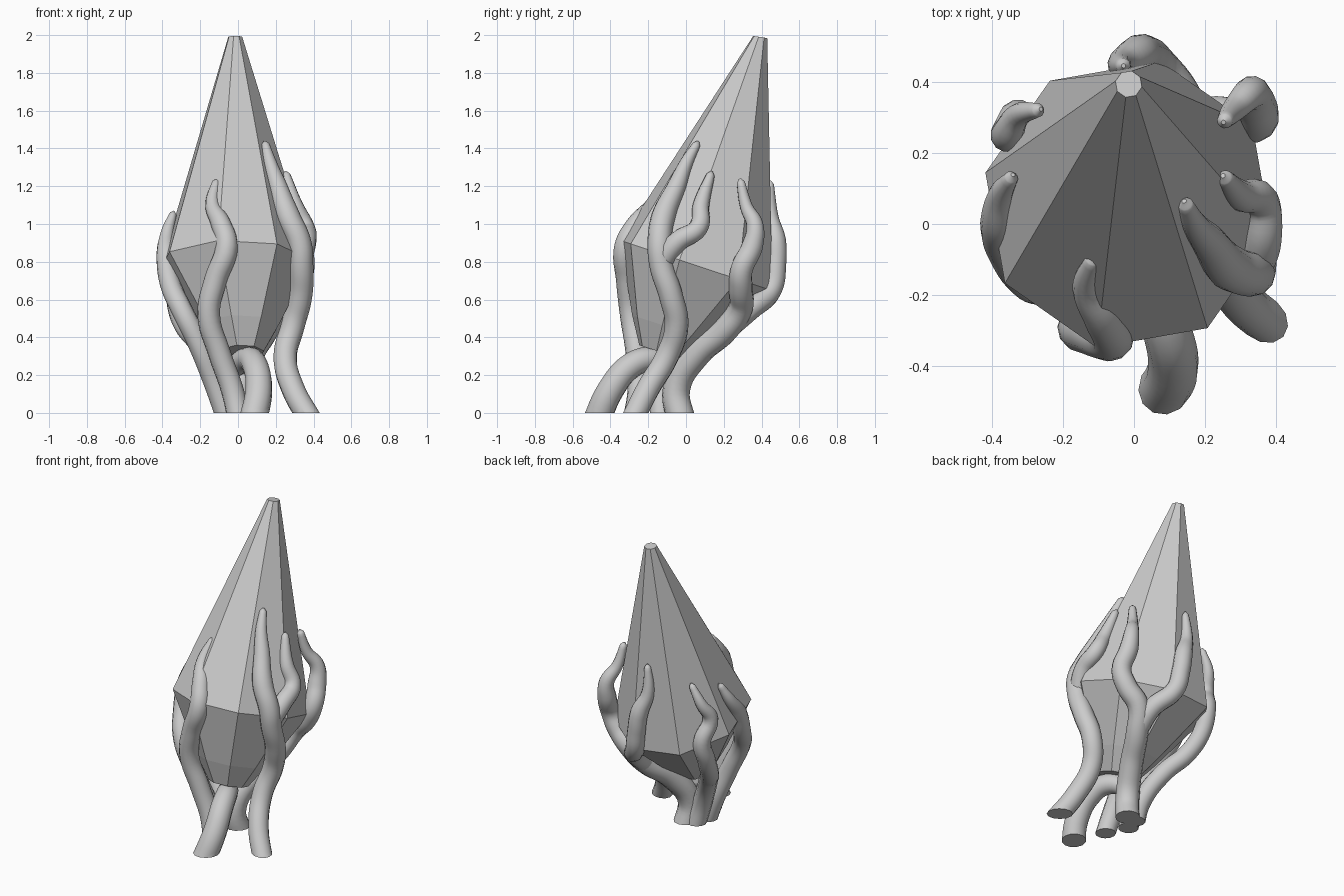
import bpy, bmesh, math
from mathutils import Vector

cube = bpy.data.objects.get("Cube")
if cube:
    bpy.data.objects.remove(cube, do_unlink=True)

# one plain grey for everything
grey = bpy.data.materials.new("stone_grey")
grey.use_nodes = True
grey.diffuse_color = (0.6, 0.6, 0.6, 1)
grey.node_tree.nodes["Principled BSDF"].inputs["Base Color"].default_value = (0.6, 0.6, 0.6, 1)


def add_object(name, bm):
    bmesh.ops.recalc_face_normals(bm, faces=bm.faces)
    mesh = bpy.data.meshes.new(name)
    bm.to_mesh(mesh)
    bm.free()
    mesh.materials.append(grey)
    obj = bpy.data.objects.new(name, mesh)
    bpy.context.collection.objects.link(obj)
    return obj


# leaning eight-sided crystal: centre, radius and backward slope of each ring
rings = [((0.02, -0.13, 0.32), 0.12, -0.33),
         ((0.01, -0.08, 0.45), 0.21, -0.33),
         ((-0.015, 0.055, 0.78), 0.412, -0.33),
         ((-0.015, 0.393, 1.99), 0.038, -0.15)]
bm = bmesh.new()
loops = []
for (cx, cy, cz), radius, slope in rings:
    loop = []
    for i in range(8):
        a = math.radians(-12.5 + 45 * i)
        dx, dy = radius * math.cos(a), radius * math.sin(a)
        loop.append(bm.verts.new((cx + dx, cy + dy, cz + slope * dy)))
    loops.append(loop)
for low, high in zip(loops, loops[1:]):
    for i in range(8):
        j = (i + 1) % 8
        bm.faces.new((low[i], low[j], high[j], high[i]))
bm.faces.new(loops[0][::-1])
bm.faces.new(loops[-1])
add_object("crystal", bm)


# tapering tendril through a few points, cut flat where it meets the ground
def tendril(name, points, r_base, r_mid, r_tip):
    curve = bpy.data.curves.new(name + "_path", "CURVE")
    curve.dimensions = "3D"
    curve.bevel_depth = 1
    curve.bevel_resolution = 4
    curve.use_fill_caps = True
    curve.resolution_u = 6
    spline = curve.splines.new("BEZIER")
    end = Vector(points[-1]) + (Vector(points[-1]) - Vector(points[-2])).normalized() * 0.02
    path = [Vector(p) for p in points] + [end]
    spline.bezier_points.add(len(path) - 1)
    n = len(points) - 1
    for i, (bp, p) in enumerate(zip(spline.bezier_points, path)):
        t = min(i / n, 1)
        bp.co = p
        bp.handle_left_type = bp.handle_right_type = "AUTO"
        if t < 0.7:
            bp.radius = r_base + (r_mid - r_base) * t / 0.7
        else:
            bp.radius = r_mid + (r_tip - r_mid) * (t - 0.7) / 0.3
    spline.bezier_points[-1].radius = r_tip * 0.3
    helper = bpy.data.objects.new(name + "_helper", curve)
    bpy.context.collection.objects.link(helper)
    deps = bpy.context.evaluated_depsgraph_get()
    mesh = bpy.data.meshes.new_from_object(helper.evaluated_get(deps))
    bpy.data.objects.remove(helper, do_unlink=True)
    bm = bmesh.new()
    bm.from_mesh(mesh)
    bmesh.ops.remove_doubles(bm, verts=bm.verts, dist=0.0005)
    cut = bmesh.ops.bisect_plane(bm, geom=bm.verts[:] + bm.edges[:] + bm.faces[:],
                                 plane_co=(0, 0, 0), plane_no=(0, 0, 1), clear_inner=True)
    edges = [e for e in cut["geom_cut"] if isinstance(e, bmesh.types.BMEdge)]
    if edges:
        bmesh.ops.holes_fill(bm, edges=edges, sides=0)
    obj = add_object(name, bm)
    bpy.ops.object.select_all(action="DESELECT")
    obj.select_set(True)
    bpy.context.view_layer.objects.active = obj
    bpy.ops.object.shade_smooth_by_angle(angle=math.radians(50))


# front tendril
tendril("front_tendril", [
    (0.01, -0.28, -0.06), (-0.03, -0.25, 0.12), (-0.1, -0.26, 0.32), (-0.155, -0.29, 0.52),
    (-0.12, -0.31, 0.7), (-0.06, -0.32, 0.88), (-0.09, -0.26, 1.0), (-0.135, -0.18, 1.1),
    (-0.115, -0.1, 1.22)], 0.06, 0.06, 0.023)

# arched front root that passes beneath the crystal
tendril("front_root", [
    (0.075, -0.48, -0.06), (0.11, -0.4, 0.12), (0.09, -0.29, 0.25), (0.05, -0.18, 0.285),
    (-0.02, -0.08, 0.24)], 0.075, 0.066, 0.055)

# left side tendril and its fork
tendril("left_tendril", [
    (0.39, -0.29, -0.05), (0.29, -0.2, 0.13), (0.25, -0.1, 0.3), (0.29, -0.05, 0.46),
    (0.33, -0.08, 0.62), (0.335, -0.13, 0.78), (0.325, -0.14, 0.9), (0.265, -0.12, 1.04),
    (0.21, -0.05, 1.2), (0.17, 0, 1.32), (0.145, 0.055, 1.42)], 0.062, 0.064, 0.022)
tendril("left_fork", [
    (0.325, -0.13, 0.8), (0.36, -0.04, 0.91), (0.355, 0.065, 0.98), (0.3, 0.08, 1.1),
    (0.255, 0.13, 1.26)], 0.06, 0.048, 0.022)

# back trunk that splits in two beneath the crystal's rear edge
tendril("back_left_tendril", [
    (0.03, -0.02, -0.06), (0.01, -0.05, 0.13), (0.07, 0.06, 0.31), (0.15, 0.21, 0.44),
    (0.21, 0.29, 0.56), (0.3, 0.29, 0.66), (0.345, 0.295, 0.76), (0.335, 0.35, 0.88),
    (0.325, 0.365, 0.99), (0.28, 0.32, 1.09), (0.255, 0.29, 1.22)], 0.075, 0.058, 0.022)
tendril("back_tendril", [
    (0.15, 0.21, 0.44), (0.14, 0.34, 0.55), (0.06, 0.45, 0.65), (0.03, 0.475, 0.79),
    (0.01, 0.475, 0.91), (-0.035, 0.45, 1.04), (-0.03, 0.445, 1.21)], 0.06, 0.055, 0.02)

# right side tendrils
tendril("right_tendril", [
    (-0.045, -0.13, -0.06), (-0.12, -0.14, 0.15), (-0.21, -0.17, 0.37), (-0.295, -0.16, 0.54),
    (-0.36, -0.07, 0.69), (-0.38, 0, 0.84), (-0.375, 0.08, 0.95), (-0.345, 0.13, 1.05)],
    0.06, 0.054, 0.02)
tendril("back_right_tendril", [
    (-0.03, -0.04, -0.06), (-0.1, -0.04, 0.17), (-0.2, 0.05, 0.36), (-0.285, 0.16, 0.47),
    (-0.325, 0.25, 0.6), (-0.325, 0.295, 0.74), (-0.355, 0.25, 0.88), (-0.325, 0.305, 0.99),
    (-0.27, 0.32, 1.1)], 0.06, 0.054, 0.02)
